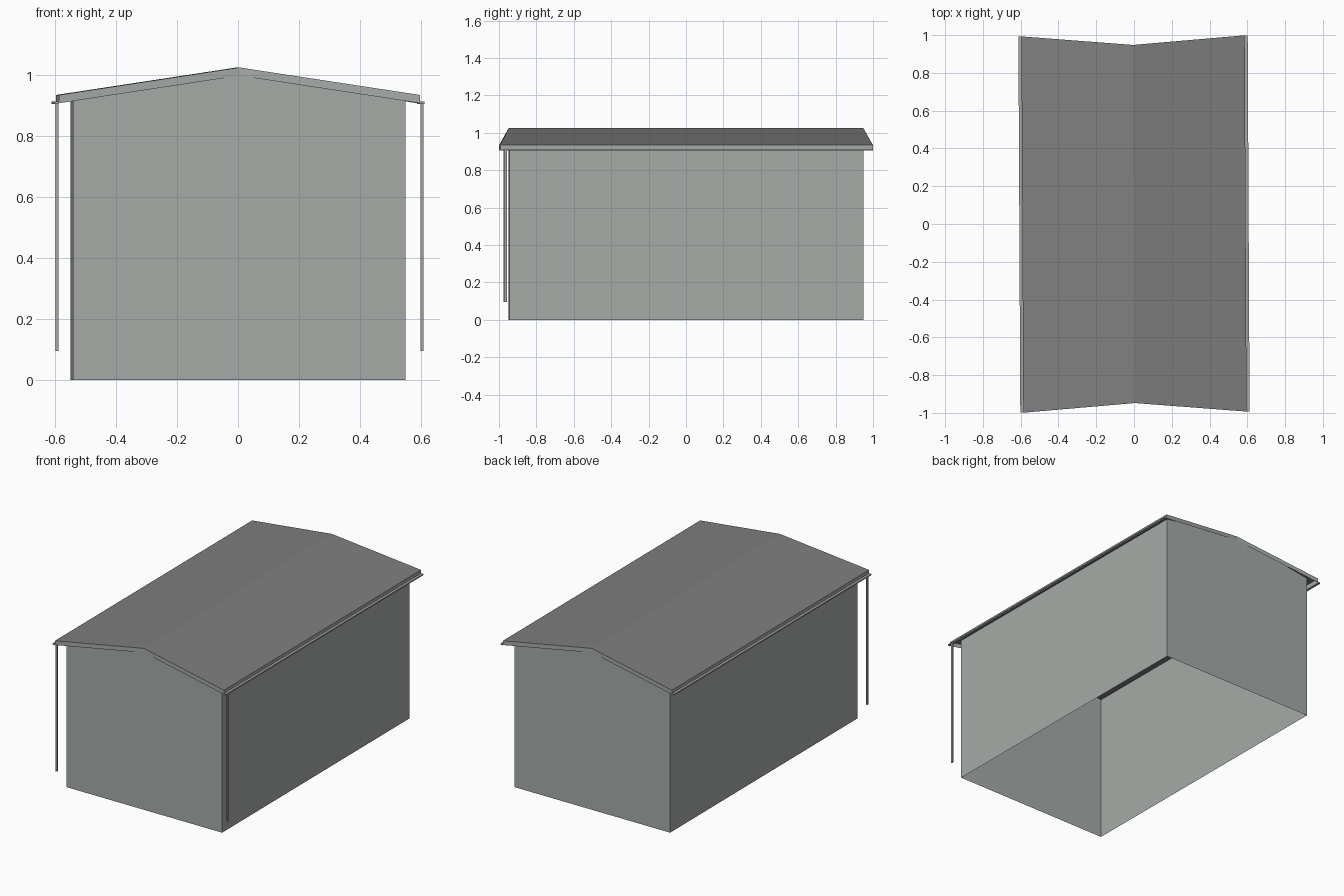
import bpy, bmesh
from mathutils import Matrix

cube = bpy.data.objects.get("Cube")
if cube:
    bpy.data.objects.remove(cube, do_unlink=True)

TURN = Matrix.Rotation(0.005, 4, 'Z')   # whole shed sits very slightly turned


def material(name, color):
    m = bpy.data.materials.new(name)
    m.use_nodes = True
    m.diffuse_color = color
    m.node_tree.nodes["Principled BSDF"].inputs["Base Color"].default_value = color
    return m


WALL = material("pale grey green", (0.38, 0.407, 0.39, 1))
ROOF = material("mid grey", (0.212, 0.212, 0.212, 1))


def finish(name, bm, mat):
    bm.transform(TURN)
    mesh = bpy.data.meshes.new(name)
    bm.to_mesh(mesh)
    bm.free()
    mesh.materials.append(mat)
    obj = bpy.data.objects.new(name, mesh)
    bpy.context.collection.objects.link(obj)
    return obj


def box(name, lo, hi, mat):
    bm = bmesh.new()
    bmesh.ops.create_cube(bm, size=1)
    for v in bm.verts:
        v.co = [a + (c + 0.5) * (b - a) for a, b, c in zip(lo, hi, v.co)]
    finish(name, bm, mat)


# Main dimensions
HALF_W, HALF_L = 0.545, 0.949
EAVE_X, EAVE_Y, EAVE_Z = 0.591, 0.996, 0.935
RIDGE_Y, RIDGE_Z = 0.948, 1.025
FASCIA = 0.027
wall_top = RIDGE_Z - (RIDGE_Z - EAVE_Z) * HALF_W / EAVE_X - 0.001

# Walls: open gabled shell with no floor
bm = bmesh.new()
profile = [(-HALF_W, wall_top), (-HALF_W, 0), (HALF_W, 0),
           (HALF_W, wall_top), (0, RIDGE_Z - 0.001)]
front, back = ([bm.verts.new((x, y, z)) for x, z in profile]
               for y in (-HALF_L + 0.002, HALF_L - 0.002))
bm.faces.new(front)
bm.faces.new(back[::-1])
for a, b in ((0, 1), (2, 3)):
    bm.faces.new((front[b], front[a], back[a], back[b]))
finish("walls", bm, WALL)

# Roof: two slopes whose gable ends flare outward toward the eaves
rim = [(-EAVE_X, -EAVE_Y, EAVE_Z), (0, -RIDGE_Y, RIDGE_Z), (EAVE_X, -EAVE_Y, EAVE_Z),
       (EAVE_X, EAVE_Y, EAVE_Z), (0, RIDGE_Y, RIDGE_Z), (-EAVE_X, EAVE_Y, EAVE_Z)]
bm = bmesh.new()
v = [bm.verts.new(p) for p in rim]
bm.faces.new((v[0], v[1], v[4], v[5]))
bm.faces.new((v[1], v[2], v[3], v[4]))
finish("roof", bm, ROOF)

# Fascia band hanging from the roof rim
bm = bmesh.new()
upper = [bm.verts.new(p) for p in rim]
lower = [bm.verts.new((x, y, z - FASCIA)) for x, y, z in rim]
for i in range(len(rim)):
    j = (i + 1) % len(rim)
    bm.faces.new((lower[i], lower[j], upper[j], upper[i]))
finish("fascia", bm, WALL)

# Gutters along both eaves and a downpipe at each front corner
for side, label in ((1, "left"), (-1, "right")):
    xs = sorted((side * EAVE_X, side * 0.607))
    box(label + "_gutter", (xs[0], -EAVE_Y, 0.906), (xs[1], EAVE_Y, 0.914), WALL)
    px = side * 0.598
    box(label + "_downpipe", (px - 0.005, -0.974, 0.095), (px + 0.005, -0.96, 0.907), WALL)
